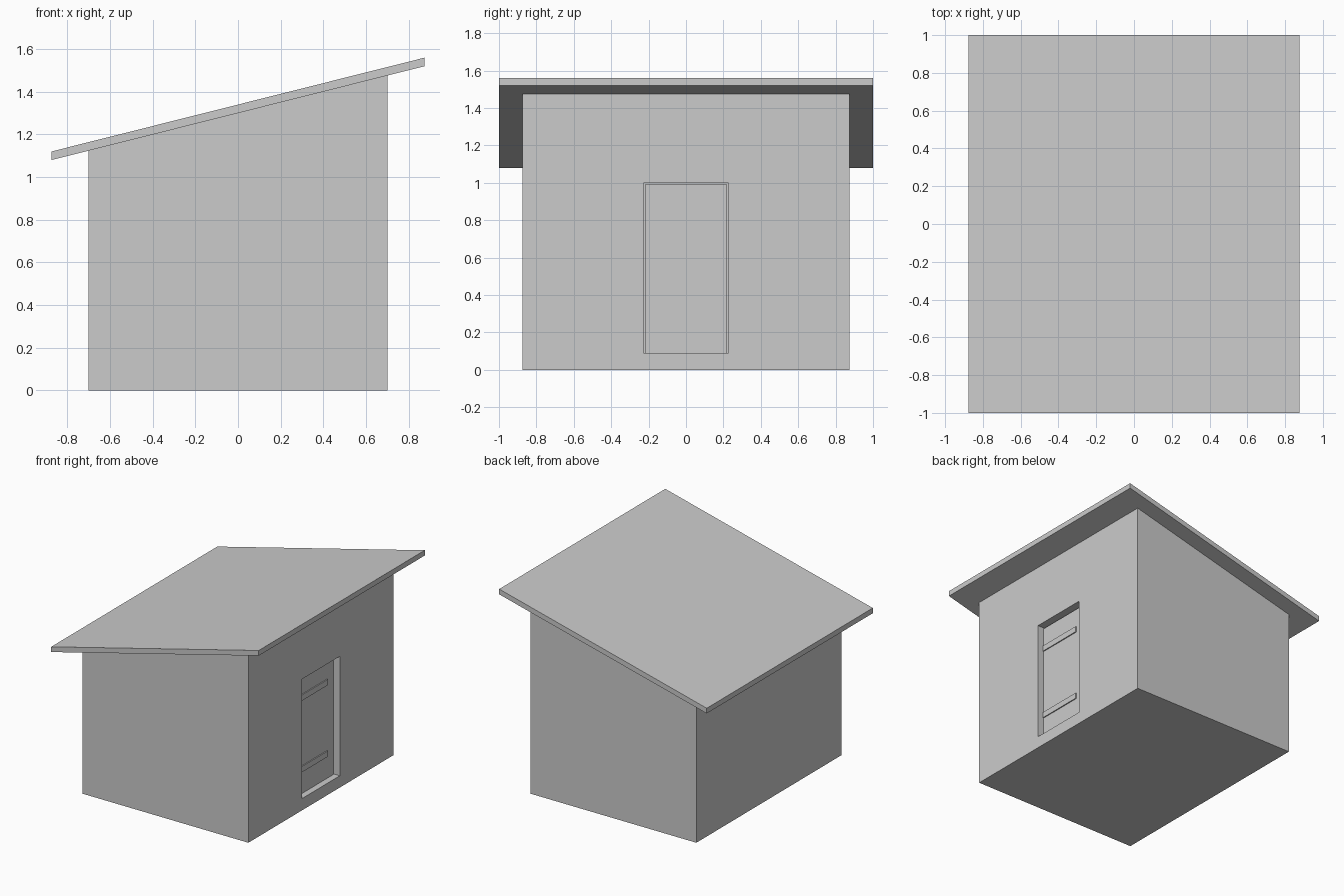
import bpy, bmesh

if "Cube" in bpy.data.objects:
    bpy.data.objects.remove(bpy.data.objects["Cube"])


def prism(name, profile, half_depth):
    """Extrude an XZ profile symmetrically along Y."""
    bm = bmesh.new()
    face = bm.faces.new([bm.verts.new((x, -half_depth, z)) for x, z in profile])
    ext = bmesh.ops.extrude_face_region(bm, geom=[face])
    verts = [v for v in ext["geom"] if isinstance(v, bmesh.types.BMVert)]
    bmesh.ops.translate(bm, verts=verts, vec=(0, 2 * half_depth, 0))
    bmesh.ops.recalc_face_normals(bm, faces=bm.faces)
    mesh = bpy.data.meshes.new(name)
    bm.to_mesh(mesh)
    bm.free()
    ob = bpy.data.objects.new(name, mesh)
    bpy.context.collection.objects.link(ob)
    return ob


def box(name, x0, x1, y0, y1, z0, z1):
    ob = prism(name, [(x0, z0), (x1, z0), (x1, z1), (x0, z1)], (y1 - y0) / 2)
    ob.location.y = (y0 + y1) / 2
    return ob


# Shed body with sloping top
walls = prism("walls", [(-0.7, 0), (0.7, 0), (0.7, 1.476), (-0.7, 1.124)], 0.875)

# Overhanging lean-to roof with vertical edges
prism("roof", [(-0.875, 1.08), (0.875, 1.52), (0.875, 1.56), (-0.875, 1.12)], 1.0)

# Doorway recess cut into the tall side
cutter = box("doorway_cutter", 0.63, 0.8, -0.226, 0.226, 0.09, 1.0)
cutter.hide_render = True
cutter.hide_viewport = True
cut = walls.modifiers.new("doorway", "BOOLEAN")
cut.operation = "DIFFERENCE"
cut.solver = "EXACT"
cut.object = cutter

# Door leaf, set back with a narrow gap around it
box("door", 0.63, 0.652, -0.22, 0.22, 0.09, 0.99)

# Hinge straps across the door
for label, z in (("lower", 0.28), ("upper", 0.825)):
    box(label + "_hinge_strap", 0.65, 0.66, -0.22, 0.14, z - 0.022, z + 0.022)
